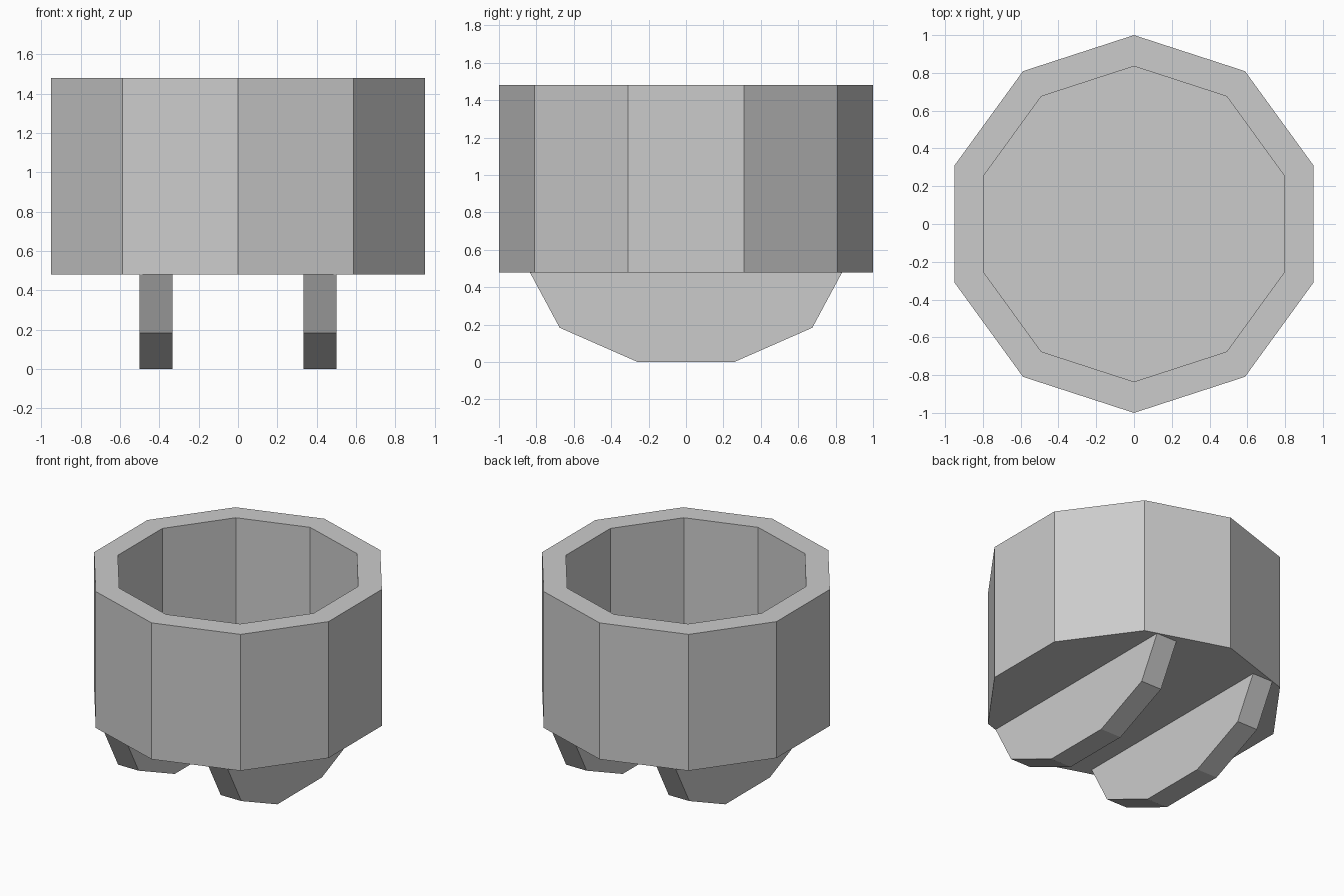
import bpy, bmesh
from math import sin, cos, pi

if "Cube" in bpy.data.objects:
    bpy.data.objects.remove(bpy.data.objects["Cube"])

SIDES, R_OUT, R_IN = 10, 1.0, 0.835
Z_BASE, Z_FLOOR, Z_TOP = 0.48, 0.645, 1.48


def make_object(name, bm):
    bmesh.ops.recalc_face_normals(bm, faces=bm.faces)
    mesh = bpy.data.meshes.new(name)
    bm.to_mesh(mesh)
    bm.free()
    obj = bpy.data.objects.new(name, mesh)
    bpy.context.collection.objects.link(obj)
    return obj


# Ten-sided cup: outer wall, rim, inner wall, with closed base and inner floor
bm = bmesh.new()
rings = []
for r, z in [(R_OUT, Z_BASE), (R_OUT, Z_TOP), (R_IN, Z_TOP), (R_IN, Z_FLOOR)]:
    angles = [pi / 2 + 2 * pi * i / SIDES for i in range(SIDES)]
    rings.append([bm.verts.new((r * cos(a), r * sin(a), z)) for a in angles])
for a, b in zip(rings, rings[1:]):
    for i in range(SIDES):
        j = (i + 1) % SIDES
        bm.faces.new((a[i], a[j], b[j], b[i]))
bm.faces.new(rings[0])
bm.faces.new(rings[-1])
make_object("cup_body", bm)


# Two feet: flattened half-decagon plates, extruded along x
def foot(name, x0, x1):
    bm = bmesh.new()
    profile = [(R_IN * cos(pi * i / 5), Z_BASE * (1 - sin(pi * i / 5) / sin(2 * pi / 5)))
               for i in range(6)]
    face = bm.faces.new([bm.verts.new((x0, y, z)) for y, z in profile])
    ext = bmesh.ops.extrude_face_region(bm, geom=[face], use_keep_orig=True)
    verts = [v for v in ext["geom"] if isinstance(v, bmesh.types.BMVert)]
    bmesh.ops.translate(bm, verts=verts, vec=(x1 - x0, 0, 0))
    make_object(name, bm)


foot("left_foot", -0.5, -0.333)
foot("right_foot", 0.333, 0.5)
